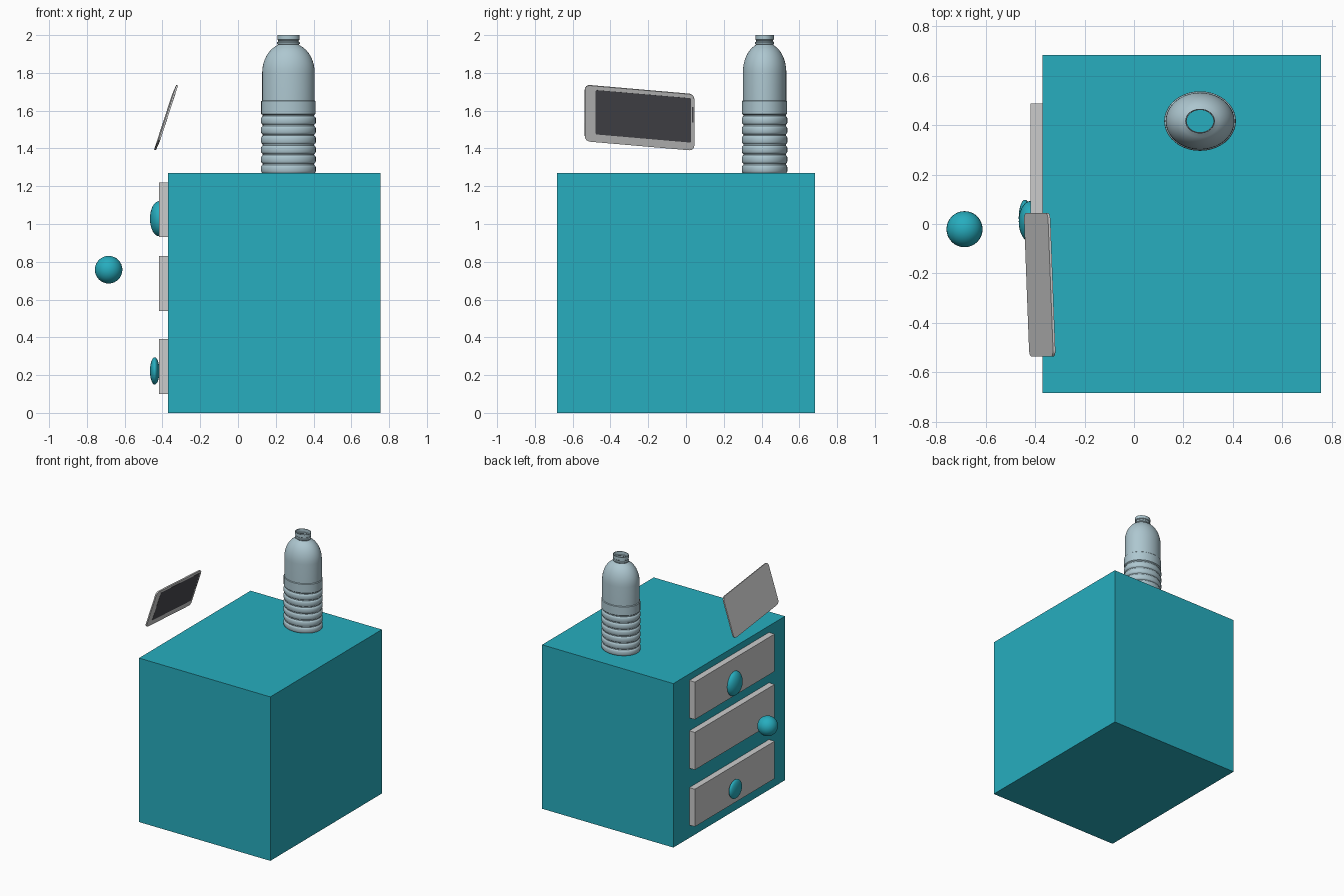
import bpy, bmesh, math
from mathutils import Matrix, Vector

if "Cube" in bpy.data.objects:
    bpy.data.objects.remove(bpy.data.objects["Cube"])


def material(name, rgb):
    m = bpy.data.materials.new(name)
    m.diffuse_color = (*rgb, 1)
    m.use_nodes = True
    m.node_tree.nodes["Principled BSDF"].inputs["Base Color"].default_value = m.diffuse_color
    return m


TEAL = material("teal", (0.02, 0.42, 0.52))
GLASS = material("pale_blue", (0.42, 0.57, 0.63))
DARK = material("dark_screen", (0.07, 0.07, 0.08))


def finish(name, bm, mat=None, smooth=None):
    bmesh.ops.recalc_face_normals(bm, faces=bm.faces)
    me = bpy.data.meshes.new(name)
    bm.to_mesh(me)
    bm.free()
    ob = bpy.data.objects.new(name, me)
    bpy.context.collection.objects.link(ob)
    if mat:
        me.materials.append(mat)
    if smooth:
        bpy.ops.object.select_all(action='DESELECT')
        ob.select_set(True)
        bpy.context.view_layer.objects.active = ob
        bpy.ops.object.shade_smooth_by_angle(angle=math.radians(smooth))
    return ob


def box(name, lo, hi, mat=None):
    lo, hi = Vector(lo), Vector(hi)
    bm = bmesh.new()
    bmesh.ops.create_cube(bm, size=1, matrix=Matrix.Translation((lo + hi) / 2)
                          @ Matrix.Diagonal((*(hi - lo), 1)))
    return finish(name, bm, mat)


def ellipsoid(name, centre, radii):
    bm = bmesh.new()
    bmesh.ops.create_uvsphere(bm, u_segments=32, v_segments=16, radius=1,
                              matrix=Matrix.Translation(centre) @ Matrix.Diagonal((*radii, 1)))
    return finish(name, bm, TEAL, 60)


# Cabinet and its three drawer fronts
box("cabinet", (-0.37, -0.683, 0), (0.755, 0.683, 1.27), TEAL)
for label, z in (("bottom", 0.10), ("middle", 0.54), ("top", 0.93)):
    box(label + "_drawer", (-0.418, -0.488, z), (-0.365, 0.488, z + 0.29))

# Knobs (the middle one floats in front of its drawer)
ellipsoid("top_knob", (-0.418, 0.01, 1.028), (0.048, 0.083, 0.093))
ellipsoid("middle_knob", (-0.685, -0.021, 0.758), (0.073, 0.073, 0.073))
ellipsoid("bottom_knob", (-0.441, 0.025, 0.222), (0.025, 0.073, 0.072))

# Bottle: ribbed base, band, body, domed shoulder, neck (radius, height)
profile = []
for i in range(6):
    z = 1.268 + i * 0.0515
    profile += [(0.136, z), (0.142, z + 0.005), (0.145, z + 0.011),
                (0.145, z + 0.034), (0.142, z + 0.040), (0.136, z + 0.045)]
profile += [(0.136, 1.577), (0.144, 1.583), (0.144, 1.65), (0.139, 1.654), (0.139, 1.80)]
for i in range(1, 9):
    a = math.radians(i * 8.6)
    profile.append((0.018 + 0.121 * math.cos(a), 1.80 + 0.155 * math.sin(a)))
profile += [(0.055, 1.950), (0.060, 1.954), (0.060, 1.962), (0.054, 1.966), (0.054, 1.972),
            (0.059, 1.976), (0.059, 2.0), (0.055, 2.0), (0.055, 1.975)]
bm = bmesh.new()
SEG = 40
rings = []
for r, z in profile:
    rings.append([bm.verts.new((0.267 + r * math.cos(t), 0.416 + r * 0.83 * math.sin(t), z))
                  for t in (2 * math.pi * k / SEG for k in range(SEG))])
for a, b in zip(rings, rings[1:]):
    for k in range(SEG):
        n = (k + 1) % SEG
        bm.faces.new((a[k], a[n], b[n], b[k]))
finish("bottle", bm, GLASS, 35)

# Tilted phone: local frame of length, width and thickness
U, V = Vector((-0.022, 0.58, -0.05)), Vector((0.097, 0, 0.297))
N = V.cross(-U).normalized()
if N.x < 0:
    N = -N
CENTRE = Vector((-0.381, -0.246, 1.563))


def slab(name, u0, u1, v0, v1, n0, n1, radius=0, mat=None):
    """Rounded plate; lengths along the phone, n measured towards the screen side."""
    lu, lv = U.length, V.length
    pts = []
    for cu, cv, start in ((u1, v1, 0), (u0, v1, 90), (u0, v0, 180), (u1, v0, 270)):
        su, sv = (1 if cu == u1 else -1), (1 if cv == v1 else -1)
        for k in range(7 if radius else 1):
            a = math.radians(start + k * 15)
            du = radius * (math.cos(a) - su) if radius else 0
            dv = radius * (math.sin(a) - sv) if radius else 0
            if not radius:
                du = dv = 0
            # corner centre plus arc
            pts.append((cu + du / lu if radius else cu, cv + dv / lv if radius else cv))
    bm = bmesh.new()
    low, high = ([bm.verts.new(CENTRE + U * u + V * v + N * n) for u, v in pts] for n in (n0, n1))
    bm.faces.new(low)
    bm.faces.new(high)
    for k in range(len(pts)):
        n = (k + 1) % len(pts)
        bm.faces.new((low[k], low[n], high[n], high[k]))
    return finish(name, bm, mat, 30)


slab("phone_body", -0.5, 0.5, -0.5, 0.5, -0.005, 0.005, 0.028)
slab("phone_screen", -0.40, 0.47, -0.36, 0.43, 0.003, 0.0058, 0.006, DARK)
slab("phone_earpiece", 0.481, 0.491, 0.0, 0.28, 0.003, 0.0058, 0, DARK)
